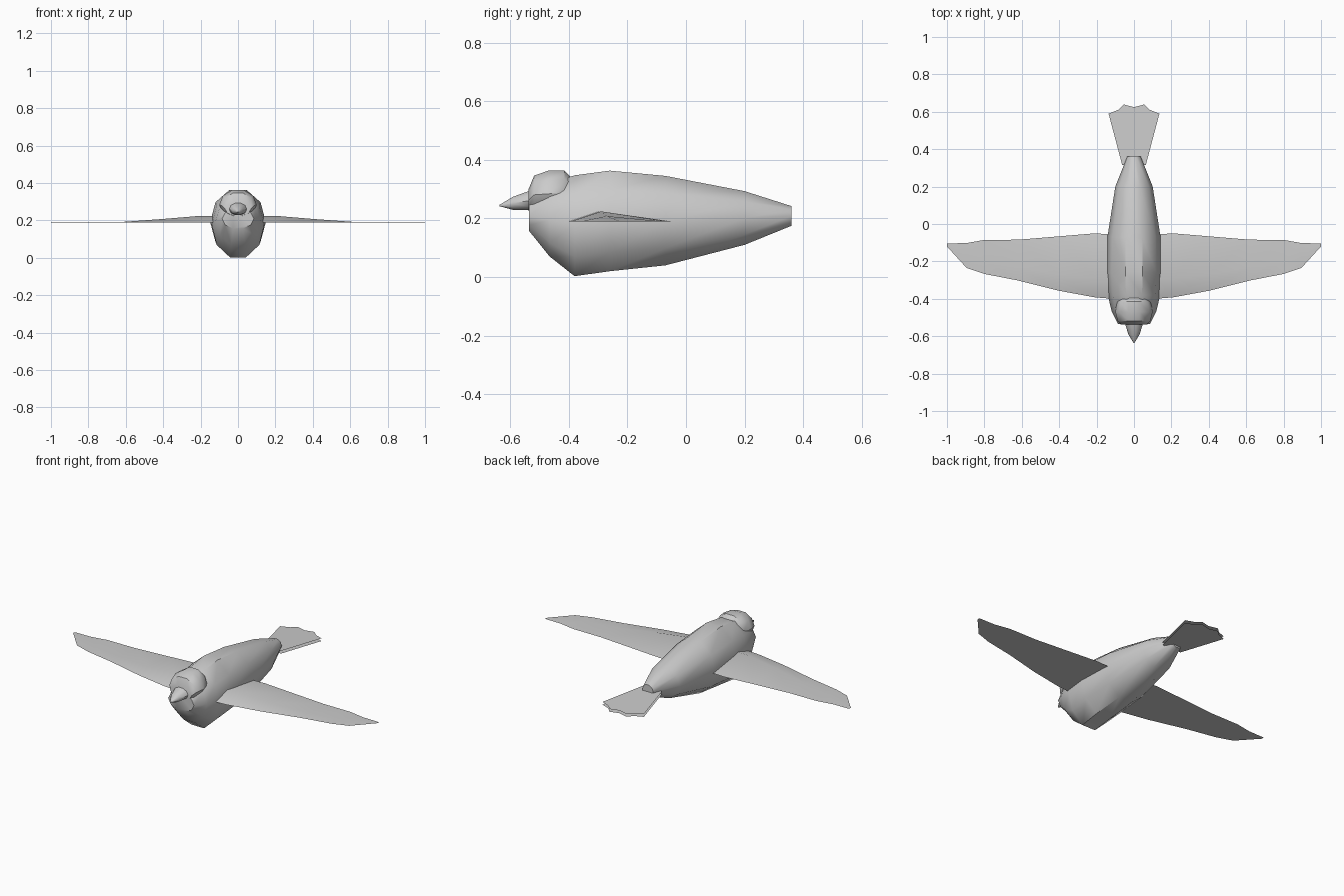
import bpy, bmesh
from math import cos, sin, pi, radians

if "Cube" in bpy.data.objects:
    bpy.data.objects.remove(bpy.data.objects["Cube"])


def finish(name, bm, closed=True, angle=40):
    if closed:
        bmesh.ops.recalc_face_normals(bm, faces=bm.faces)
    me = bpy.data.meshes.new(name)
    bm.to_mesh(me)
    bm.free()
    ob = bpy.data.objects.new(name, me)
    bpy.context.collection.objects.link(ob)
    me.shade_smooth()
    me.set_sharp_from_angle(angle=radians(angle))
    return ob


def loft(name, rings, angle=40):
    """Skin a list of point rings and cap both ends."""
    bm = bmesh.new()
    loops = [[bm.verts.new(p) for p in ring] for ring in rings]
    n = len(loops[0])
    for a, b in zip(loops, loops[1:]):
        for i in range(n):
            j = (i + 1) % n
            bm.faces.new((a[i], a[j], b[j], b[i]))
    bm.faces.new(loops[0])
    bm.faces.new(loops[-1])
    return finish(name, bm, angle=angle)


def ring(y, half_w, bottom, top, sides=10):
    """Oval ring across the body, with a flat edge at top and bottom."""
    mid, half_h = (top + bottom) / 2, (top - bottom) / 2 / sin(0.4 * pi)
    return [(half_w * cos(2 * pi * i / sides), y,
             mid + half_h * sin(2 * pi * i / sides)) for i in range(sides)]


# Body: y, half width, bottom, top
loft("body", [ring(*r) for r in [
    (-0.535, 0.085, 0.157, 0.26), (-0.465, 0.12, 0.07, 0.32),
    (-0.38, 0.14, 0.003, 0.347), (-0.26, 0.149, 0.02, 0.363),
    (-0.07, 0.142, 0.04, 0.345), (0.2, 0.1, 0.11, 0.293),
    (0.36, 0.036, 0.175, 0.242)]])

# Head
loft("head", [ring(*r) for r in [
    (-0.537, 0.07, 0.225, 0.30), (-0.518, 0.088, 0.215, 0.346),
    (-0.47, 0.1, 0.205, 0.363), (-0.415, 0.09, 0.21, 0.363),
    (-0.39, 0.06, 0.24, 0.338)]])

# Beak
loft("beak", [ring(*r) for r in [
    (-0.51, 0.055, 0.228, 0.30), (-0.54, 0.046, 0.228, 0.292),
    (-0.59, 0.03, 0.229, 0.274), (-0.637, 0.002, 0.242, 0.246)]])

# Wing: x, leading y, ridge y, trailing y, thickness
wing = loft("wing", [
    [(x, lead, 0.19), (x, ridge, 0.19 + t), (x, trail, 0.19)]
    for x, lead, ridge, trail, t in [
        (0.05, -0.405, -0.30, -0.06, 0.035), (0.21, -0.392, -0.29, -0.05, 0.034),
        (0.40, -0.357, -0.27, -0.066, 0.018), (0.62, -0.302, -0.23, -0.084, 0.002),
        (0.80, -0.267, -0.20, -0.085, 0.002), (0.895, -0.235, -0.17, -0.102, 0.002),
        (1.0, -0.12, -0.115, -0.104, 0.001)]], 30)
wing.modifiers.new("Mirror", 'MIRROR').use_mirror_merge = False

# Tail: two thin fanned sheets with a scalloped end
half = [(0.063, 0.315), (0.136, 0.59), (0.085, 0.61), (0.055, 0.639), (0.0, 0.625)]
outline = half + [(-x, y) for x, y in reversed(half[:-1])]
for name, z in (("tail_upper", 0.203), ("tail_lower", 0.187)):
    bm = bmesh.new()
    bm.faces.new([bm.verts.new((x, y, z - 0.04 * (y - 0.315))) for x, y in outline])
    finish(name, bm, closed=False)
